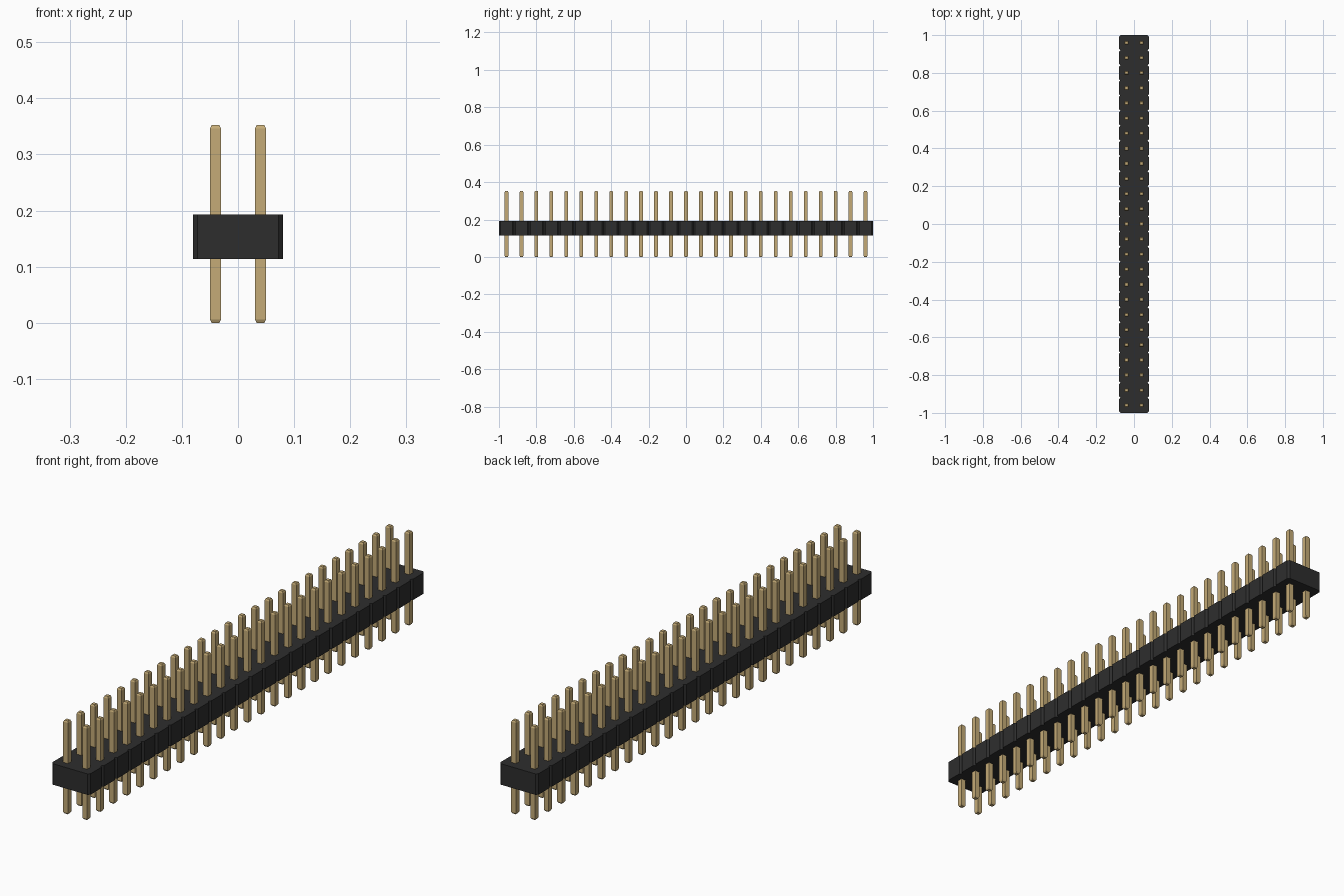
import bpy
import bmesh

PITCH = 0.08
ROWS = 25
HALF = PITCH / 2
CHAMFER = 0.008
BASE_Z, TOP_Z = 0.114, 0.193
PIN_HEIGHT = 0.352
PIN_HALF = 0.01
TIP_INSET, TIP_HEIGHT = 0.003, 0.006

cube = bpy.data.objects.get("Cube")
if cube:
    bpy.data.objects.remove(cube, do_unlink=True)


def make_material(name, color):
    mat = bpy.data.materials.new(name)
    mat.use_nodes = True
    mat.diffuse_color = color
    bsdf = mat.node_tree.nodes["Principled BSDF"]
    bsdf.inputs["Base Color"].default_value = color
    return mat


def make_object(name, bm, mat):
    bmesh.ops.recalc_face_normals(bm, faces=bm.faces[:])
    mesh = bpy.data.meshes.new(name)
    bm.to_mesh(mesh)
    bm.free()
    mesh.materials.append(mat)
    obj = bpy.data.objects.new(name, mesh)
    bpy.context.collection.objects.link(obj)
    return obj


black = make_material("black plastic", (0.027, 0.027, 0.027, 1))
gold = make_material("gold metal", (0.56, 0.41, 0.185, 1))

# Housing: notched outline, one chamfered segment per row, extruded upward
centres = [(i - (ROWS - 1) / 2) * PITCH for i in range(ROWS)]
right_side = []
for y in centres:
    right_side += [(PITCH - CHAMFER, y - HALF), (PITCH, y - HALF + CHAMFER),
                   (PITCH, y + HALF - CHAMFER)]
right_side.append((PITCH - CHAMFER, centres[-1] + HALF))
outline = right_side + [(-x, y) for x, y in reversed(right_side)]

bm = bmesh.new()
base = bm.faces.new([bm.verts.new((x, y, BASE_Z)) for x, y in outline])
extruded = bmesh.ops.extrude_face_region(bm, geom=[base], use_keep_orig=True)
top = [v for v in extruded["geom"] if isinstance(v, bmesh.types.BMVert)]
bmesh.ops.translate(bm, verts=top, vec=(0, 0, TOP_Z - BASE_Z))
make_object("housing", bm, black)


# Pin: square post with tapered tips at both ends
def add_pin(bm, cx, cy):
    sections = [(PIN_HALF - TIP_INSET, 0), (PIN_HALF, TIP_HEIGHT),
                (PIN_HALF, PIN_HEIGHT - TIP_HEIGHT),
                (PIN_HALF - TIP_INSET, PIN_HEIGHT)]
    corners = [(-1, -1), (1, -1), (1, 1), (-1, 1)]
    rings = [[bm.verts.new((cx + sx * r, cy + sy * r, z)) for sx, sy in corners]
             for r, z in sections]
    for low, high in zip(rings, rings[1:]):
        for i in range(4):
            j = (i + 1) % 4
            bm.faces.new((low[i], low[j], high[j], high[i]))
    bm.faces.new(rings[0][::-1])
    bm.faces.new(rings[-1])


# Two columns of pins
for name, x in (("left_pins", HALF), ("right_pins", -HALF)):
    bm = bmesh.new()
    for y in centres:
        add_pin(bm, x, y)
    make_object(name, bm, gold)
